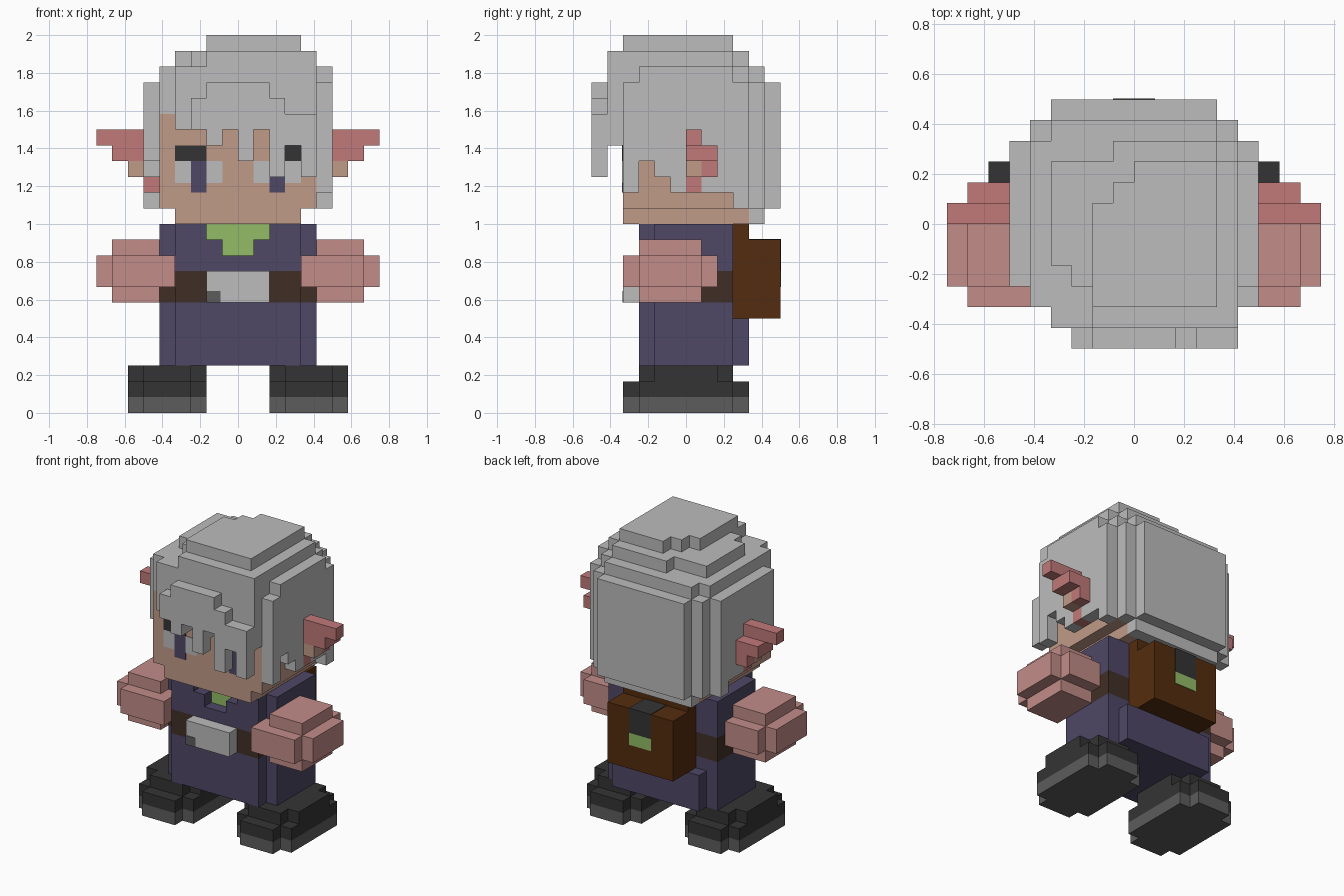
import bpy
import bmesh
from mathutils import Vector

cube = bpy.data.objects.get("Cube")
if cube:
    bpy.data.objects.remove(cube)

UNIT = 1 / 12  # edge length of one block


def material(name, red, green, blue):
    """Flat material from display values 0-255."""
    def linear(c):
        c /= 255
        return c / 12.92 if c <= 0.04045 else ((c + 0.055) / 1.055) ** 2.4
    colour = (linear(red), linear(green), linear(blue), 1)
    mat = bpy.data.materials.new(name)
    mat.use_nodes = True
    mat.diffuse_color = colour
    mat.node_tree.nodes["Principled BSDF"].inputs["Base Color"].default_value = colour
    return mat


hair_grey = material("hair_grey", 188, 188, 188)
skin = material("skin", 192, 155, 137)
hand_pink = material("hand_pink", 193, 140, 136)
ear_red = material("ear_red", 193, 121, 121)
cloth_purple = material("cloth_purple", 78, 71, 102)
boot_black = material("boot_black", 52, 52, 52)
sole_grey = material("sole_grey", 92, 92, 92)
belt_brown = material("belt_brown", 64, 47, 38)
pack_brown = material("pack_brown", 84, 44, 14)
scarf_green = material("scarf_green", 147, 188, 103)


def add_object(name, mat, bm):
    mesh = bpy.data.meshes.new(name)
    bm.to_mesh(mesh)
    bm.free()
    mesh.materials.append(mat)
    obj = bpy.data.objects.new(name, mesh)
    bpy.context.collection.objects.link(obj)
    return obj


def cells_of(boxes):
    return {(x, y, z)
            for x0, x1, y0, y1, z0, z1 in boxes
            for x in range(x0, x1) for y in range(y0, y1) for z in range(z0, z1)}


def blocks(name, mat, boxes, cut=()):
    """Fuse block-aligned boxes (x, y, z ranges) into one clean outer shell."""
    cells = cells_of(boxes) - cells_of(cut)
    bm = bmesh.new()
    for cell in cells:
        for axis in range(3):
            for side in (0, 1):
                beside = list(cell)
                beside[axis] += side * 2 - 1
                if tuple(beside) in cells:
                    continue
                u, v = (axis + 1) % 3, (axis + 2) % 3
                corners = []
                for a, b in ((0, 0), (1, 0), (1, 1), (0, 1)):
                    p = Vector(cell)
                    p[axis] += side
                    p[u] += a
                    p[v] += b
                    corners.append(bm.verts.new(p * UNIT))
                bm.faces.new(corners if side else corners[::-1])
    bmesh.ops.remove_doubles(bm, verts=bm.verts, dist=UNIT / 100)
    bmesh.ops.dissolve_limit(bm, angle_limit=0.01, verts=bm.verts, edges=bm.edges)
    return add_object(name, mat, bm)


def pair(name, mat, boxes):
    """Left part and its mirrored right twin."""
    blocks("left_" + name, mat, boxes)
    blocks("right_" + name, mat, [(-b, -a, *rest) for a, b, *rest in boxes])


def plate(name, mat, low, high):
    """Thin painted plate between two corners, in block units."""
    low, high = Vector(low) * UNIT, Vector(high) * UNIT
    bm = bmesh.new()
    bmesh.ops.create_cube(bm, size=1)
    for v in bm.verts:
        v.co = (low + high) / 2 + v.co * (high - low)
    return add_object(name, mat, bm)


# Boots with paler soles
sole = [(2, 7, -3, 3), (3, 6, -4, 4)]
ankle = [(2, 7, -2, 2), (3, 6, -3, 3)]
pair("boot_sole", sole_grey, [(*s, 0, 1) for s in sole])
pair("boot", boot_black, [(*s, 1, 2) for s in sole] + [(*a, 2, 3) for a in ankle])

# Robe, belt and tunic share one rounded footprint
body = [(-4, 4, -3, 3), (-5, 5, -2, 3)]
collar = [(-2, 2, -3, -2, 11, 12), (-1, 1, -3, -2, 10, 11)]
blocks("robe_skirt", cloth_purple, [(*b, 3, 7) for b in body] + [(-4, 4, 3, 4, 3, 6)])
blocks("belt", belt_brown, [(*b, 7, 9) for b in body])
blocks("tunic", cloth_purple, [(*b, 9, 12) for b in body], cut=collar)
blocks("buckle", hair_grey, [(-2, 2, -4, -3, 7, 9)])
plate("buckle_mark", sole_grey, (-2, -4.04, 7), (-1.1, -4, 7.75))
plate("scarf_top", scarf_green, (-2, -2.08, 11), (2, -2, 12))
plate("scarf_tip", scarf_green, (-1, -2.08, 10), (1, -2, 11))

# Hands
pair("hand", hand_pink, [(5, 8, -3, 1, 7, 11), (4, 8, -4, 2, 8, 10), (8, 9, -3, 1, 8, 10)])

# Backpack with flap strap and clasp
blocks("backpack", pack_brown, [(-3, 3, 3, 6, 6, 11), (-3, 3, 3, 4, 11, 12)])
plate("pack_strap_top", boot_black, (-1, 4, 11), (1, 6, 11.05))
plate("pack_strap_back", boot_black, (-1, 6, 9), (1, 6.05, 11.05))
plate("pack_clasp", scarf_green, (-1, 6, 8), (1, 6.05, 9))

# Head
blocks("head", skin, [(-5, 5, -4, 4, 13, 19), (-4, 4, -4, 4, 12, 13)])

# Ears
pair("ear", ear_red, [(6, 9, 0, 1, 17, 18), (6, 8, 0, 2, 16, 17),
                      (6, 7, 1, 2, 15, 16), (5, 6, 0, 1, 14, 15)])
pair("inner_ear", skin, [(6, 7, 0, 1, 15, 16)])

# Eyes: brow, whites and iris on each side of the face
front = -4
for side, label in ((1, "left"), (-1, "right")):
    for part, mat, a, b, low, high in (
            ("brow", boot_black, 2, 4, 16, 17),
            ("inner_white", hair_grey, 1, 2, 14.6, 16),
            ("iris", cloth_purple, 2, 3, 14, 16),
            ("outer_white", hair_grey, 3, 4, 14.6, 16)):
        x0, x1 = sorted((a * side, b * side))
        plate(f"{label}_eye_{part}", mat, (x0, front - 0.05, low), (x1, front, high))

# Hair crown: stepped layers narrowing to the top
hair = [
    (0, 4, 2, 3, 23, 24), (-1, 4, 1, 2, 23, 24), (-2, 4, -4, 1, 23, 24),
    (-1, 4, 3, 4, 22, 23), (-4, 5, -2, 3, 22, 23),
    (-3, 5, -3, -2, 22, 23), (-2, 5, -5, -3, 22, 23),
    (-4, 4, 4, 5, 21, 22), (-5, 5, -4, 4, 21, 22),
    (5, 6, -3, 3, 21, 22), (-4, 5, -5, -4, 21, 22),
    (-5, 5, -4, 4, 19, 21),
]
# Back of the hair
hair += [(-5, 5, 4, 5, 13, 21), (-4, 4, 4, 5, 12, 13), (-4, 4, 5, 6, 13, 21)]
# Side locks, one column per block of depth
for y, bottom in zip(range(-4, 4), (14, 16, 15, 14, 15, 14, 14, 13)):
    hair.append((5, 6, y, y + 1, bottom, 21))
    if y > -4:
        hair.append((-6, -5, y, y + 1, max(bottom, 15) if y < 0 else bottom, 21))
# Fringe: inner row, then the longer outer strands
for x, bottom in zip(range(-4, 5), (18, 18, 17, 18, 17, 18, 17, 17, 17)):
    hair.append((x, x + 1, -5, -4, bottom, 21))
for x, bottom in zip(range(-3, 5), (18, 17, 18, 16, 18, 15, 17, 15)):
    top = 21 if -2 <= x < 2 else 20 if x < 3 else 19
    hair.append((x, x + 1, -6, -5, bottom, top))
blocks("hair", hair_grey, hair)
